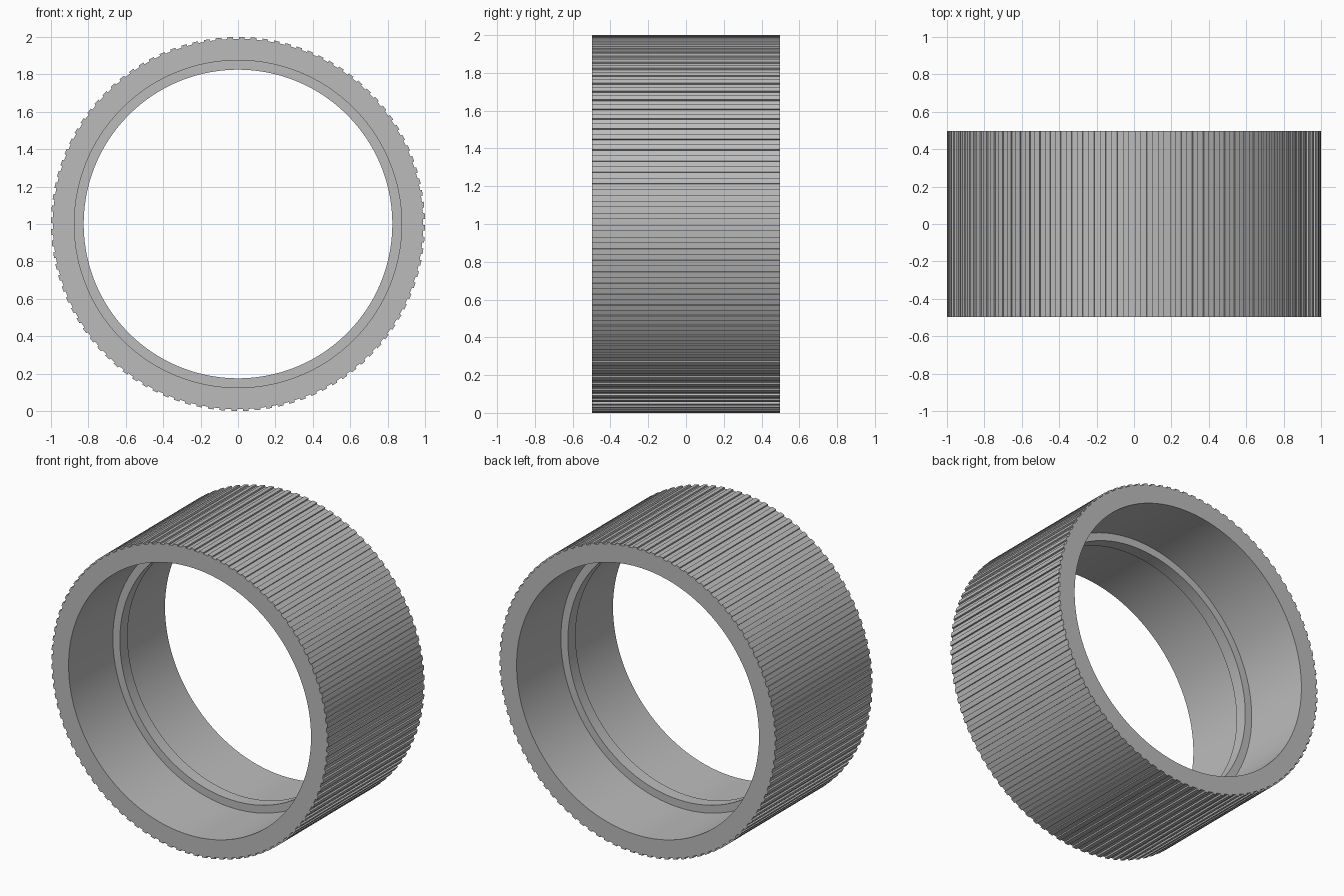
import bpy, bmesh, math

cube = bpy.data.objects.get("Cube")
if cube:
    bpy.data.objects.remove(cube, do_unlink=True)

TEETH = 100
HALF = 0.497        # half width of the ring
CREST, ROOT = 1.0, 0.99
BORE, LIP = 0.875, 0.825
STEP = math.tau / TEETH
PHASE, LAND = 0.042, 0.015   # tooth centre and half angle

grey = bpy.data.materials.new("plain grey")
grey.use_nodes = True
colour = (0.5, 0.5, 0.5, 1)
grey.diffuse_color = colour
grey.node_tree.nodes["Principled BSDF"].inputs["Base Color"].default_value = colour


def loop(bm, polar, y):
    """Closed ring of vertices from (radius, angle) pairs."""
    return [bm.verts.new((r * math.cos(a), y, 1 + r * math.sin(a))) for r, a in polar]


def bridge(bm, a, b):
    n = len(a)
    for i in range(n):
        j = (i + 1) % n
        bm.faces.new((a[i], a[j], b[j], b[i]))


# Toothed outline: crest and root corners of every tooth
outline = []
for k in range(TEETH):
    c = PHASE + k * STEP
    outline += [(ROOT, c - LAND), (CREST, c - LAND), (CREST, c + LAND), (ROOT, c + LAND)]


def circle(radius):
    return [(radius, a) for _, a in outline[::2]]


# Inner profile from front to back, with the raised lip at mid width
profile = [(BORE, -HALF), (BORE, -0.04), (LIP, -0.04), (LIP, 0.04), (BORE, 0.04), (BORE, HALF)]

bm = bmesh.new()
inner = [loop(bm, circle(r), y) for r, y in profile]
for a, b in zip(inner, inner[1:]):
    bridge(bm, a, b)

# Knurled outer wall and flat end faces
outer = [loop(bm, outline, y) for y in (-HALF, HALF)]
bridge(bm, *outer)
n, m = len(outline), len(inner[0])
for ring, bore in ((outer[0], inner[0]), (outer[1], inner[-1])):
    for i in range(m):
        bm.faces.new((ring[2 * i], ring[2 * i + 1], ring[(2 * i + 2) % n],
                      bore[(i + 1) % m], bore[i]))
bmesh.ops.recalc_face_normals(bm, faces=bm.faces)

mesh = bpy.data.meshes.new("knurled_ring")
bm.to_mesh(mesh)
bm.free()
mesh.materials.append(grey)
ring_obj = bpy.data.objects.new("knurled_ring", mesh)
bpy.context.collection.objects.link(ring_obj)

# Smooth bore, crisp teeth and rims
bpy.ops.object.select_all(action="DESELECT")
ring_obj.select_set(True)
bpy.context.view_layer.objects.active = ring_obj
bpy.ops.object.shade_smooth_by_angle(angle=math.radians(30))
